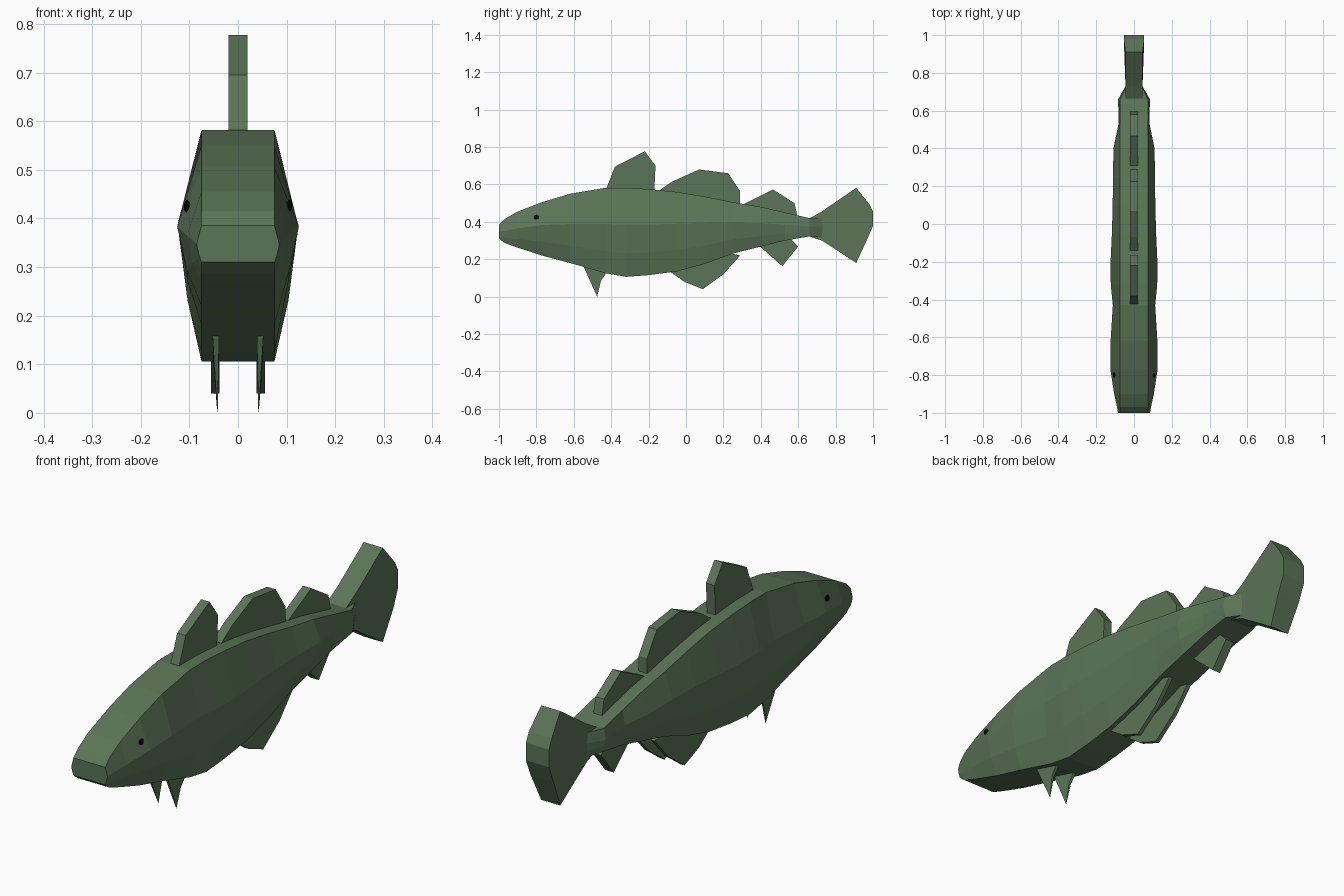
import bpy, bmesh

def material(name, rgb):
    m = bpy.data.materials.new(name)
    m.diffuse_color = (*rgb, 1)
    return m

GREEN = material("fish green", (0.105, 0.178, 0.096))
BLACK = material("eye black", (0.002, 0.002, 0.002))

def finish(name, bm, mat):
    bmesh.ops.recalc_face_normals(bm, faces=bm.faces)
    me = bpy.data.meshes.new(name)
    bm.to_mesh(me)
    bm.free()
    me.materials.append(mat)
    ob = bpy.data.objects.new(name, me)
    bpy.context.collection.objects.link(ob)
    return ob

def loft(bm, rings):
    rings = [[bm.verts.new(p) for p in r] for r in rings]
    n = len(rings[0])
    for a, b in zip(rings, rings[1:]):
        for i in range(n):
            j = (i + 1) % n
            bm.faces.new((a[i], a[j], b[j], b[i]))
    bm.faces.new(rings[0])
    bm.faces.new(rings[-1])

def fin(name, profile, x0, x1):
    """Flat plate: a side (y, z) outline extruded from x0 to x1."""
    bm = bmesh.new()
    loft(bm, [[(x, y, z) for y, z in profile] for x in (x0, x1)])
    return finish(name, bm, GREEN)

# Body stations: y, top z, widest z, bottom z, half width at edge, half width at middle
stations = [
    (-1.00, 0.385, 0.347, 0.310, 0.075, 0.085),
    (-0.97, 0.415, 0.352, 0.287, 0.075, 0.090),
    (-0.90, 0.455, 0.365, 0.262, 0.075, 0.105),
    (-0.77, 0.505, 0.383, 0.220, 0.075, 0.125),
    (-0.62, 0.550, 0.388, 0.180, 0.075, 0.124),
    (-0.43, 0.582, 0.388, 0.125, 0.075, 0.112),
    (-0.32, 0.582, 0.385, 0.106, 0.075, 0.123),
    (-0.20, 0.575, 0.385, 0.115, 0.075, 0.124),
    (-0.05, 0.560, 0.390, 0.135, 0.075, 0.117),
    (0.10, 0.535, 0.395, 0.175, 0.075, 0.113),
    (0.25, 0.505, 0.397, 0.230, 0.075, 0.111),
    (0.40, 0.480, 0.393, 0.268, 0.075, 0.109),
    (0.53, 0.450, 0.385, 0.300, 0.074, 0.082),
    (0.66, 0.420, 0.375, 0.322, 0.074, 0.084),
    (0.73, 0.420, 0.375, 0.315, 0.042, 0.045),
]
rings = []
for y, top, mid, bot, e, w in stations:
    low = mid + (bot - mid) * 0.55
    lw = w + (e - w) * 0.4
    half = [(e, top), (w, mid), (lw, low), (e, bot)]
    rings.append([(x, y, z) for x, z in half] + [(-x, y, z) for x, z in reversed(half)])
bm = bmesh.new()
loft(bm, rings)
finish("body", bm, GREEN)

# Tail fin, slightly thicker at its trailing edge
tail = fin("tail_fin", [(0.66, 0.418), (0.727, 0.456), (0.91, 0.582), (0.98, 0.495),
                        (1.0, 0.455), (1.0, 0.38), (0.968, 0.305), (0.91, 0.18),
                        (0.727, 0.30), (0.66, 0.322)], -0.045, 0.045)
for v in tail.data.vertices:
    if v.co.y > 0.95:
        v.co.x *= 1.2

# Fins along the back and the rear belly
fin("front_back_fin", [(-0.425, 0.55), (-0.425, 0.58), (-0.38, 0.695), (-0.22, 0.777),
                       (-0.163, 0.70), (-0.17, 0.55)], -0.02, 0.02)
fin("middle_back_fin", [(-0.14, 0.54), (-0.14, 0.57), (-0.07, 0.617), (0.07, 0.68),
                        (0.225, 0.66), (0.29, 0.563), (0.29, 0.47)], -0.02, 0.02)
fin("rear_back_fin", [(0.30, 0.46), (0.30, 0.49), (0.465, 0.573), (0.58, 0.50),
                      (0.60, 0.41)], -0.02, 0.02)
fin("rear_belly_fin", [(0.395, 0.29), (0.395, 0.268), (0.515, 0.163), (0.60, 0.268),
                       (0.55, 0.32)], -0.02, 0.02)

# Paired fins and eyes, one on each side
for side, s in (("left", -1), ("right", 1)):
    fin(side + "_belly_fin", [(-0.08, 0.16), (-0.08, 0.13), (-0.01, 0.08), (0.09, 0.04),
                              (0.20, 0.12), (0.29, 0.22), (0.20, 0.24)], s * 0.038, s * 0.056)
    front = fin(side + "_front_fin", [(-0.55, 0.18), (-0.545, 0.155), (-0.475, 0.0),
                                      (-0.455, 0.085), (-0.43, 0.12), (-0.42, 0.15)],
                s * 0.039, s * 0.052)
    for v in front.data.vertices:  # thin the plate towards its tip
        v.co.x = s * 0.042 + (v.co.x - s * 0.042) * min(1, v.co.z / 0.12 + 0.05)
    bm = bmesh.new()
    bmesh.ops.create_icosphere(bm, subdivisions=1, radius=0.015)
    bmesh.ops.scale(bm, vec=(0.5, 1, 1), verts=bm.verts)
    bmesh.ops.translate(bm, vec=(s * 0.105, -0.80, 0.425), verts=bm.verts)
    finish(side + "_eye", bm, BLACK)
